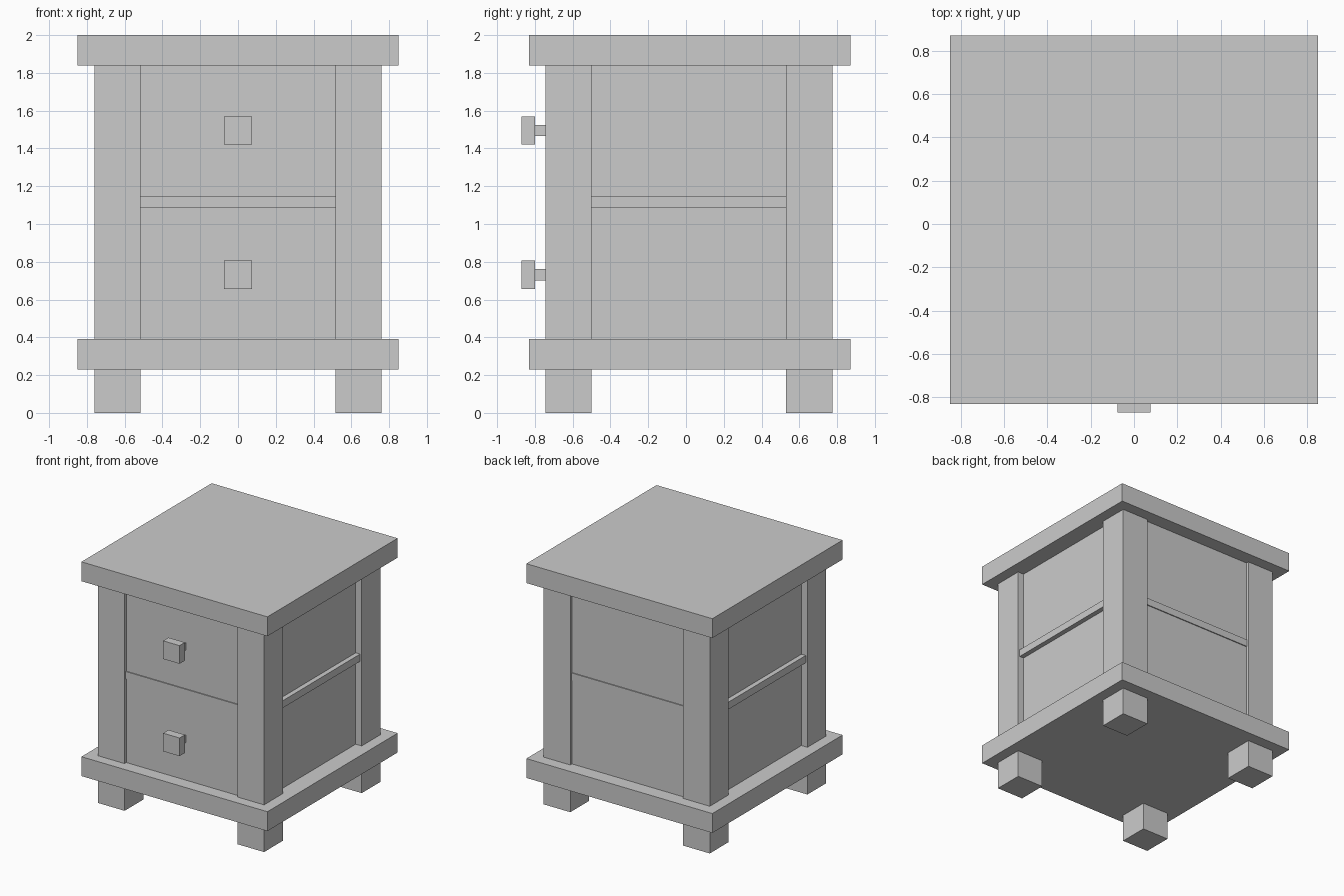
import bpy

if "Cube" in bpy.data.objects:
    bpy.data.objects.remove(bpy.data.objects["Cube"])


def box(name, x, y, z):
    """Axis-aligned box from (min, max) ranges."""
    bpy.ops.mesh.primitive_cube_add(
        size=1, location=[(r[0] + r[1]) / 2 for r in (x, y, z)])
    ob = bpy.context.object
    ob.name = name
    ob.scale = [r[1] - r[0] for r in (x, y, z)]
    bpy.ops.object.transform_apply(location=False, rotation=False, scale=True)
    return ob


# Top and base slabs
box("table_top", (-0.85, 0.85), (-0.83, 0.87), (1.84, 2.0))
box("base_slab", (-0.85, 0.85), (-0.83, 0.87), (0.23, 0.39))

# Corner posts above the base, and feet below it
for side, x in (("left", (-0.76, -0.515)), ("right", (0.515, 0.76))):
    for end, y in (("front", (-0.745, -0.50)), ("back", (0.53, 0.775))):
        box(f"{end}_{side}_post", x, y, (0.39, 1.84))
        box(f"{end}_{side}_foot", x, y, (0.0, 0.23))

# Cabinet body: deeper recess on the sides than front and back
box("cabinet_body", (-0.705, 0.705), (-0.722, 0.752), (0.39, 1.84))

# Divider rail showing on all four sides
box("divider_shelf", (-0.745, 0.745), (-0.73, 0.76), (1.085, 1.145))

# Square drawer knobs on short stems
for label, z in (("upper", 1.495), ("lower", 0.732)):
    box(f"{label}_knob", (-0.075, 0.075), (-0.87, -0.80), (z - 0.075, z + 0.075))
    box(f"{label}_knob_stem", (-0.03, 0.03), (-0.80, -0.722), (z - 0.03, z + 0.03))
